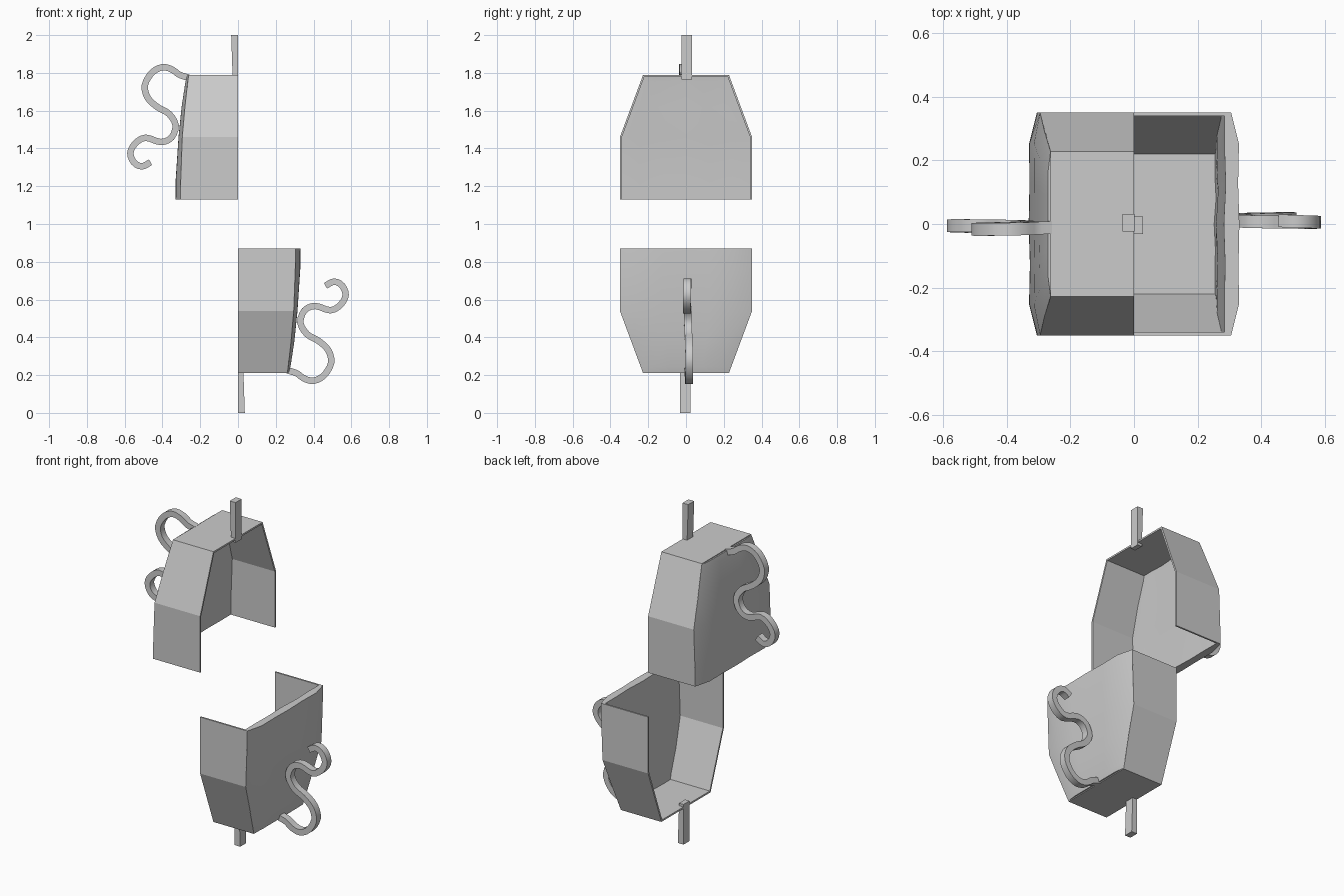
import bpy, bmesh, math
from mathutils import Vector

if "Cube" in bpy.data.objects:
    bpy.data.objects.remove(bpy.data.objects["Cube"])


def make(name, verts, faces, s, smooth=None):
    """Mesh object; s = -1 reflects it through the model centre (0, 0, 1)."""
    me = bpy.data.meshes.new(name)
    me.from_pydata([(s * x, s * y, 1 + s * (z - 1)) for x, y, z in verts], [], faces)
    bm = bmesh.new()
    bm.from_mesh(me)
    bmesh.ops.recalc_face_normals(bm, faces=bm.faces)
    bm.to_mesh(me)
    bm.free()
    ob = bpy.data.objects.new(name, me)
    bpy.context.collection.objects.link(ob)
    if smooth:
        bpy.ops.object.select_all(action='DESELECT')
        bpy.context.view_layer.objects.active = ob
        ob.select_set(True)
        bpy.ops.object.shade_smooth_by_angle(angle=math.radians(smooth))
    return ob


def loft(rings, cap=True):
    """Connect closed rings of equal length into verts and faces."""
    n = len(rings[0])
    verts = [v for r in rings for v in r]
    faces = [(k * n + i, k * n + (i + 1) % n, (k + 1) * n + (i + 1) % n, (k + 1) * n + i)
             for k in range(len(rings) - 1) for i in range(n)]
    if cap:
        faces += [tuple(range(n)), tuple(range((len(rings) - 1) * n, len(rings) * n))]
    return verts, faces


def shell(s, tag):
    # front wall, end plate and back wall as one folded band
    outer = [(-.35, 1.13, -.305), (-.35, 1.46, -.295), (-.227, 1.79, -.262)]
    inner = [(-.34, 1.13, -.300), (-.34, 1.458, -.290), (-.22, 1.78, -.262)]
    outer += [(-y, z, x) for y, z, x in reversed(outer)]
    inner += [(-y, z, x) for y, z, x in reversed(inner)]
    rings = [[(x, y, z), (0, y, z), (0, v, w), (u, v, w)]
             for (y, z, x), (v, w, u) in zip(outer, inner)]
    make(tag + "_folded_walls", *loft(rings), s)


def side_wall(s, tag):
    # bulging, slightly creased side panel: z, half width, edge x, bulge x
    rows = [(1.13, .35, -.305, -.329), (1.24, .35, -.303, -.328), (1.46, .35, -.295, -.314),
            (1.62, .29, -.281, -.298), (1.755, .24, -.266, -.278), (1.785, .229, -.262, -.270)]
    ts = [-1, -.72, -.36, 0, .36, .72, 1]
    crease = [0, .001, -.003, .003, -.001, .001, 0]
    rings = []
    for z, h, e, b in rows:
        out = [(e if abs(t) == 1 else b - c * (1.8 - z), t * h, z)
               for t, c in zip(ts, crease)]
        inn = [(e + (.02 if z < 1.75 else .008) + c, t * (h - .009), z)
               for t, c in zip(ts, crease)]
        rings.append(out + inn[::-1])
    make(tag + "_side_wall", *loft(rings), s, 30)


def scroll(s, tag):
    # square-section curl, swept along a smooth path in the x-z plane
    pts = [(-.262, 1.775), (-.31, 1.79), (-.35, 1.818), (-.40, 1.83), (-.455, 1.802),
           (-.493, 1.735), (-.478, 1.668), (-.425, 1.618), (-.365, 1.583), (-.33, 1.522),
           (-.353, 1.457), (-.41, 1.434), (-.49, 1.457), (-.545, 1.425), (-.57, 1.375),
           (-.55, 1.325), (-.508, 1.305), (-.463, 1.327)]
    p = [Vector(q) for q in pts]
    p = [2 * p[0] - p[1]] + p + [2 * p[-1] - p[-2]]
    path = []
    for i in range(1, len(p) - 2):
        a, b, c, d = p[i - 1:i + 3]
        for k in range(3):
            t = k / 3
            path.append(.5 * (2 * b + (c - a) * t + (2 * a - 5 * b + 4 * c - d) * t * t
                              + (3 * b - a - 3 * c + d) * t ** 3))
    path.append(p[-2])
    rings = []
    for i, q in enumerate(path):
        d = (path[min(i + 1, len(path) - 1)] - path[max(i - 1, 0)]).normalized()
        n = Vector((-d.y, d.x)) * .017
        y = -.011 - .006 * math.sin(math.pi * 2 * i / len(path))
        rings.append([(q.x + a * n.x, y + b * .02, q.y + a * n.y)
                      for a, b in ((-1, -1), (1, -1), (1, 1), (-1, 1))])
    make(tag + "_scroll", *loft(rings), s, 40)


def stem(s, tag):
    # slightly leaning square stem
    rings = [[(x, -.024, z), (.001, -.024, z), (.001, .031, z), (x, .031, z)]
             for x, z in ((-.028, 1.765), (-.036, 2.0))]
    make(tag + "_stem", *loft(rings), s)


# two halves, one the point reflection of the other
for s, tag in ((1, "upper"), (-1, "lower")):
    shell(s, tag)
    side_wall(s, tag)
    scroll(s, tag)
    stem(s, tag)
